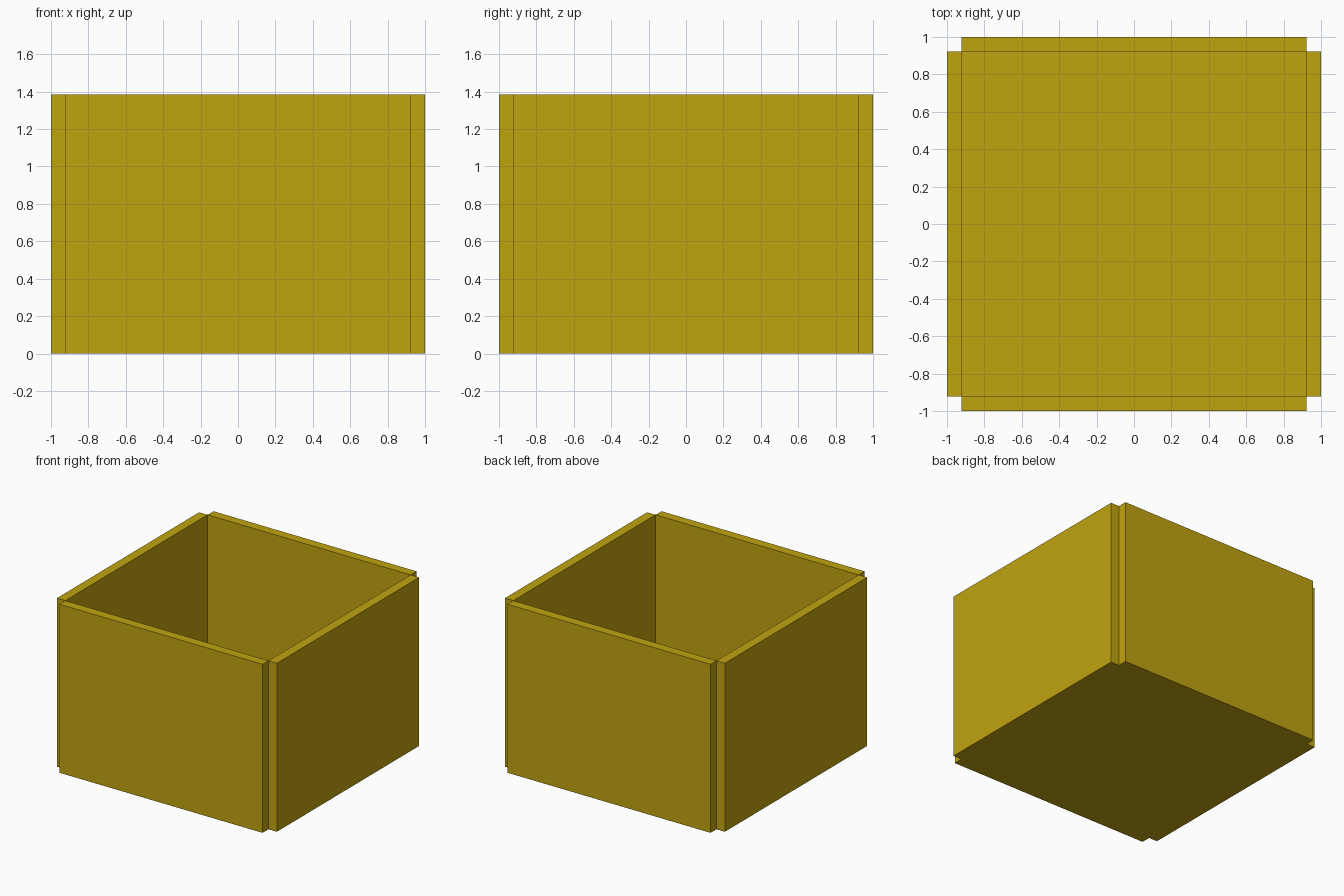
import bpy, bmesh

if "Cube" in bpy.data.objects:
    bpy.data.objects.remove(bpy.data.objects["Cube"])

UNIT = 2 / 26            # wall thickness
INNER = 12 * UNIT        # half width of the inside
HEIGHT = 18 * UNIT

bm = bmesh.new()

# plus-shaped footprint: square floor with one strip per side, corners left open
steps = [-1, -INNER, INNER, 1]
grid = {}


def vert(i, j):
    if (i, j) not in grid:
        grid[i, j] = bm.verts.new((steps[i], steps[j], 0))
    return grid[i, j]


for i in range(3):
    for j in range(3):
        if i == 1 or j == 1:
            bm.faces.new([vert(i, j), vert(i + 1, j), vert(i + 1, j + 1), vert(i, j + 1)])


def raise_faces(faces, dz):
    """Extrude faces upwards and return the new top faces."""
    geom = bmesh.ops.extrude_face_region(bm, geom=faces)["geom"]
    for v in geom:
        if isinstance(v, bmesh.types.BMVert):
            v.co.z += dz
    return [f for f in geom if isinstance(f, bmesh.types.BMFace)]


# floor slab (the underside is kept as a copy), then the four walls
underside = bmesh.ops.duplicate(bm, geom=bm.faces[:])["geom"]
for f in underside:
    if isinstance(f, bmesh.types.BMFace):
        f.normal_flip()
top = raise_faces([f for f in bm.faces if f not in underside], UNIT)
walls = [f for f in top if f.calc_center_median().xy.length > 0.5]
raise_faces(walls, HEIGHT - UNIT)
bmesh.ops.remove_doubles(bm, verts=bm.verts[:], dist=0.0001)
bmesh.ops.recalc_face_normals(bm, faces=bm.faces[:])

mesh = bpy.data.meshes.new("open_box")
bm.to_mesh(mesh)
bm.free()
box = bpy.data.objects.new("open_box", mesh)
bpy.context.collection.objects.link(box)

# mustard yellow
mat = bpy.data.materials.new("mustard")
mat.diffuse_color = (0.53, 0.37, 0.005, 1)
mat.use_nodes = True
mat.node_tree.nodes["Principled BSDF"].inputs["Base Color"].default_value = mat.diffuse_color
mesh.materials.append(mat)
